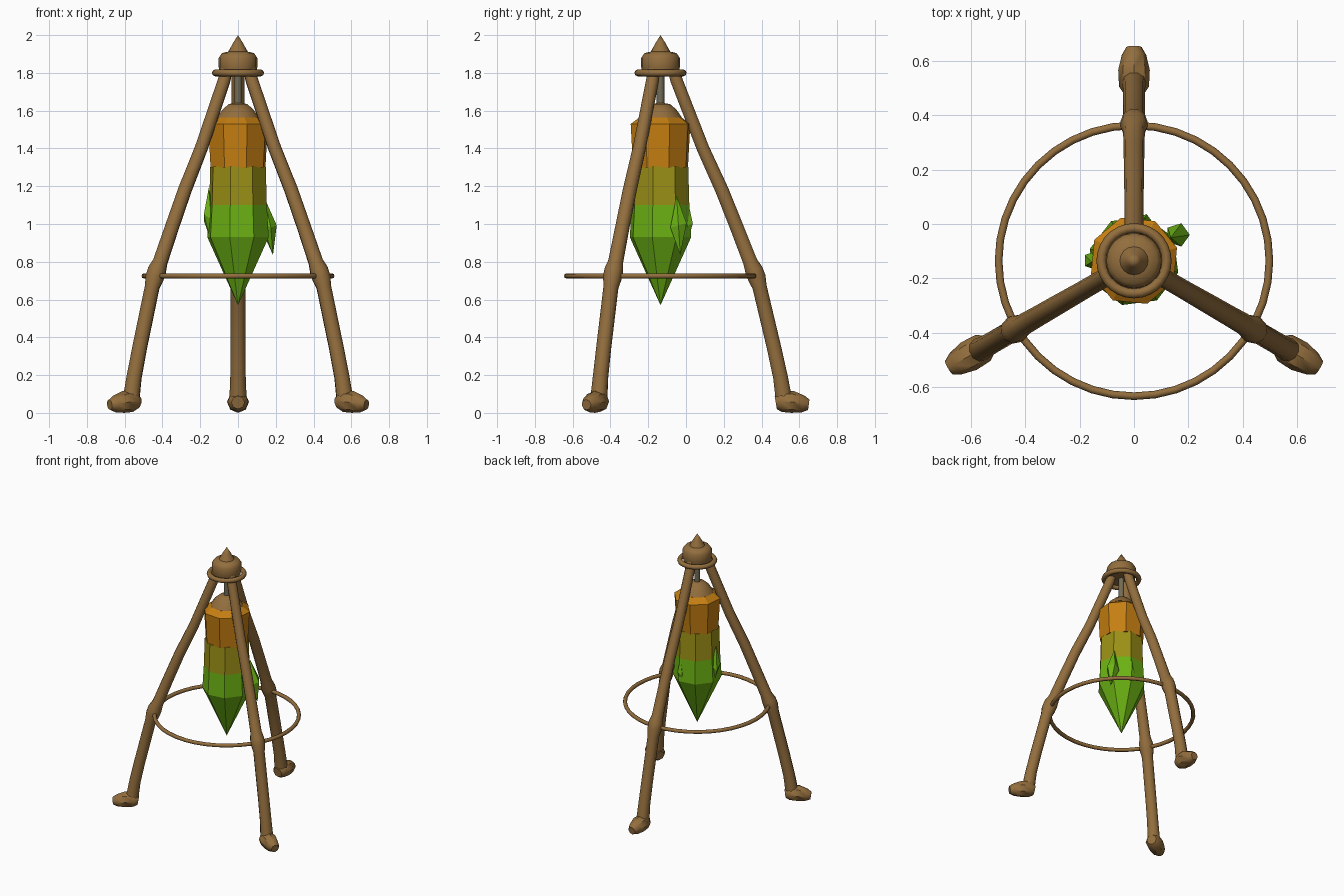
import bpy, bmesh, math
from mathutils import Vector

if "Cube" in bpy.data.objects:
    bpy.data.objects.remove(bpy.data.objects["Cube"])

AXIS = Vector((0, -0.135, 0))  # the centre line of the stand


def material(name, rgb):
    m = bpy.data.materials.new(name)
    m.diffuse_color = (*rgb, 1)
    m.use_nodes = True
    m.node_tree.nodes["Principled BSDF"].inputs["Base Color"].default_value = m.diffuse_color
    return m


wood = material("brown wood", (0.29, 0.155, 0.047))
metal = material("grey brown", (0.17, 0.15, 0.09))
orange = material("orange", (0.56, 0.21, 0.006))
olive = material("olive", (0.33, 0.28, 0.008))
green = material("green", (0.15, 0.45, 0.007))


def finish(name, bm, mats, smooth=None):
    bmesh.ops.recalc_face_normals(bm, faces=bm.faces[:])
    me = bpy.data.meshes.new(name)
    bm.to_mesh(me)
    bm.free()
    for m in mats:
        me.materials.append(m)
    if smooth:
        me.shade_smooth()
        me.set_sharp_from_angle(angle=math.radians(smooth))
    ob = bpy.data.objects.new(name, me)
    bpy.context.collection.objects.link(ob)
    return ob


def loft(bm, rings, closed=False):
    """Skin a list of vertex-position rings and cap the ends."""
    vs = [[bm.verts.new(p) for p in r] for r in rings]
    n = len(vs[0])
    pairs = list(zip(vs, vs[1:])) + ([(vs[-1], vs[0])] if closed else [])
    for a, b in pairs:
        for i in range(n):
            j = (i + 1) % n
            bm.faces.new((a[i], a[j], b[j], b[i]))
    if not closed:
        bm.faces.new(vs[0])
        bm.faces.new(vs[-1])


def lathe(name, profile, sides, mats, turn=0, smooth=None):
    """Revolve (radius, z) points about the stand's axis."""
    bm = bmesh.new()
    loft(bm, [[AXIS + Vector((r * math.sin(turn + math.tau * i / sides),
                              -r * math.cos(turn + math.tau * i / sides), z))
               for i in range(sides)] for r, z in profile])
    bmesh.ops.remove_doubles(bm, verts=bm.verts[:], dist=0.0005)
    return finish(name, bm, mats, smooth)


def radial_sweep(name, path, angle, sides=10, smooth=50):
    """Tube along (distance from axis, z, tube radius) points in an upright plane."""
    out = Vector((math.cos(angle), math.sin(angle), 0))
    side = Vector((-out.y, out.x, 0))
    pts = [AXIS + out * r + Vector((0, 0, z)) for r, z, _ in path]
    rings = []
    for k, p in enumerate(pts):
        t = (pts[min(k + 1, len(pts) - 1)] - pts[max(k - 1, 0)]).normalized()
        up = t.cross(side)
        rad = path[k][2]
        rings.append([p + rad * (math.cos(a) * side + math.sin(a) * up)
                      for a in (math.tau * i / sides for i in range(sides))])
    bm = bmesh.new()
    loft(bm, rings)
    return finish(name, bm, [wood], smooth)


def hoop(name, major, minor, z, sides=40):
    bm = bmesh.new()
    rings = []
    for i in range(sides):
        a = math.tau * i / sides
        d = Vector((math.cos(a), math.sin(a), 0))
        rings.append([AXIS + d * (major + minor * math.cos(b)) + Vector((0, 0, z + minor * math.sin(b)))
                      for b in (math.tau * j / 8 for j in range(8))])
    loft(bm, rings, closed=True)
    return finish(name, bm, [wood], 60)


# three bent legs with a knot at the hoop, and knobbly feet
leg_path = [(0.065, 1.83, .032), (0.085, 1.76, .034), (0.225, 1.40, .035), (0.325, 1.18, .037),
            (0.405, 0.98, .038), (0.475, 0.80, .040), (0.495, 0.755, .050), (0.51, 0.715, .050),
            (0.525, 0.665, .040), (0.60, 0.35, .040), (0.635, 0.19, .041), (0.655, 0.06, .046)]
foot_path = [(0.61, 0.055, .035), (0.64, 0.060, .055), (0.70, 0.058, .058),
             (0.755, 0.047, .045), (0.785, 0.043, .028)]
for label, deg in (("back", 90), ("left", 210), ("right", 330)):
    radial_sweep(label + "_leg", leg_path, math.radians(deg))
    radial_sweep(label + "_foot", foot_path, math.radians(deg), 8, 40)

# hoops
hoop("brace_hoop", 0.497, 0.014, 0.725)
hoop("cap_collar", 0.120, 0.018, 1.80, 28)

# cap with pointed finial
lathe("cap", [(0.0, 1.80), (0.095, 1.80), (0.102, 1.83), (0.102, 1.88), (0.085, 1.905), (0.052, 1.912),
              (0.025, 1.96), (0.0, 2.0)], 16, [wood], smooth=45)

# hanging rod and dome on the crystal
lathe("hanging_rod", [(0.02, 1.60), (0.02, 1.81)], 10, [metal], smooth=45)
lathe("crystal_dome", [(0.0, 1.55), (0.112, 1.565), (0.085, 1.605), (0.05, 1.635), (0.0, 1.643)],
      14, [wood], smooth=50)

# crystal: orange head and a two-tone body
lathe("crystal_head", [(0.0, 1.29), (0.152, 1.30), (0.165, 1.53), (0.115, 1.565), (0.0, 1.565)],
      8, [orange], math.radians(17))
body = lathe("crystal_body", [(0.0, 1.31), (0.152, 1.305), (0.158, 1.10), (0.168, 0.93), (0.0, 0.57)],
             8, [green, olive], math.radians(-15))
for f in body.data.polygons:
    f.material_index = 1 if f.center.z > 1.10 else 0


# small shards growing from the sides
def shard(name, low, high, rad, frac):
    low, high = Vector(low), Vector(high)
    bm = bmesh.new()
    mid = low.lerp(high, frac)
    ring = [bm.verts.new(mid + Vector((rad * math.cos(a), rad * math.sin(a), 0.02 * math.sin(2 * a))))
            for a in (math.tau * i / 5 for i in range(5))]
    a, b = bm.verts.new(low), bm.verts.new(high)
    for i in range(5):
        p, q = ring[i], ring[(i + 1) % 5]
        bm.faces.new((p, q, b))
        bm.faces.new((q, p, a))
    finish(name, bm, [green])


shard("right_shard", (0.185, -0.03, 0.835), (0.135, -0.05, 1.15), 0.045, 0.5)
shard("left_shard", (-0.15, -0.13, 0.93), (-0.155, -0.14, 1.19), 0.035, 0.4)
shard("back_shard", (0.04, 0.0, 0.88), (0.035, 0.015, 1.10), 0.03, 0.5)
